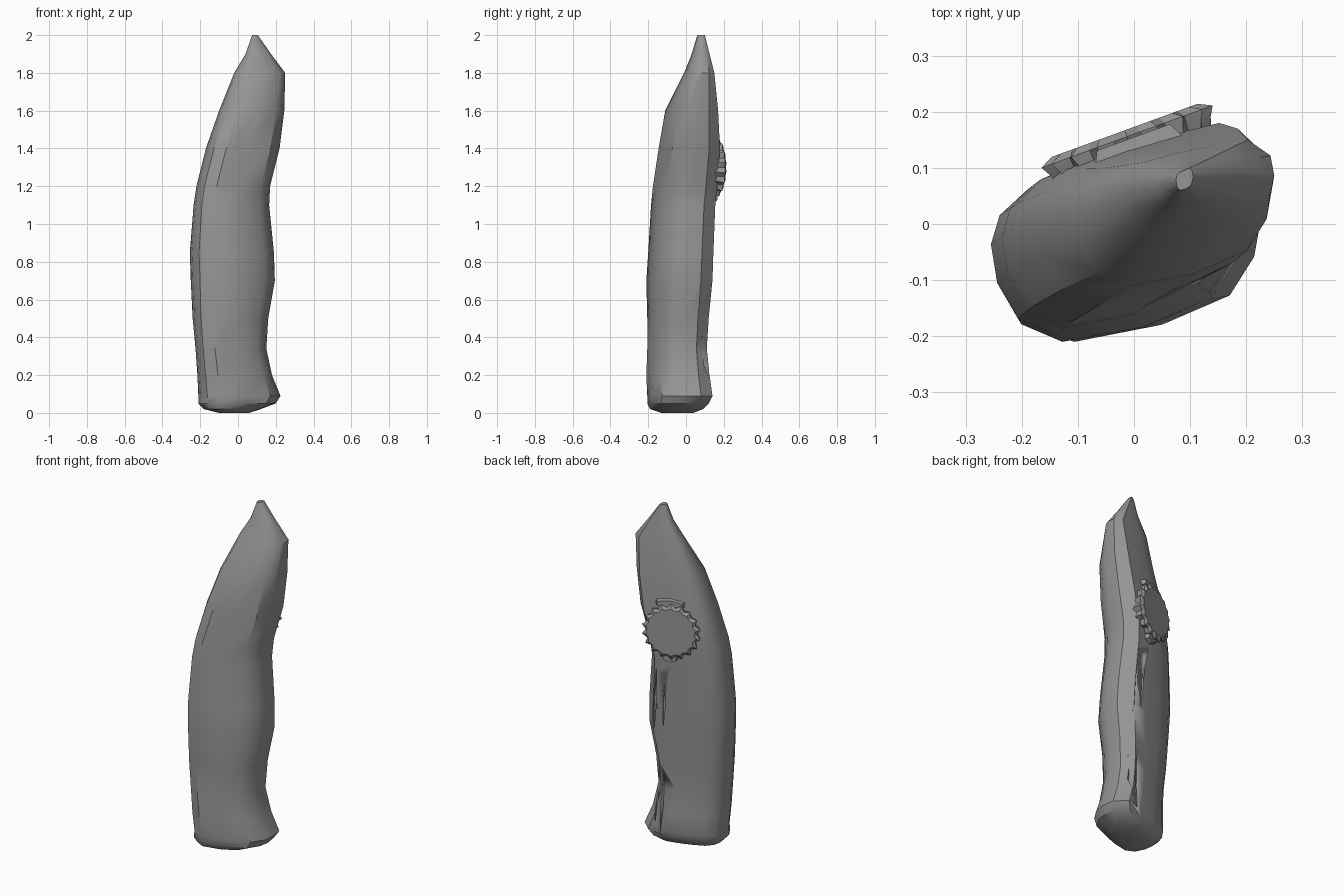
import bpy, bmesh, math
from mathutils import Matrix, Vector

cube = bpy.data.objects.get("Cube")
if cube:
    bpy.data.objects.remove(cube, do_unlink=True)

grey = bpy.data.materials.new("Worn grey")
grey.use_nodes = True
colour = (0.3, 0.3, 0.3, 1)
grey.diffuse_color = colour
grey.node_tree.nodes["Principled BSDF"].inputs["Base Color"].default_value = colour


def make(name, bm, angle=35):
    bmesh.ops.recalc_face_normals(bm, faces=bm.faces)
    mesh = bpy.data.meshes.new(name)
    bm.to_mesh(mesh)
    bm.free()
    mesh.materials.append(grey)
    ob = bpy.data.objects.new(name, mesh)
    bpy.context.collection.objects.link(ob)
    bpy.ops.object.select_all(action="DESELECT")
    ob.select_set(True)
    bpy.context.view_layer.objects.active = ob
    bpy.ops.object.shade_smooth_by_angle(angle=math.radians(angle))
    return ob


def loft(bm, rings):
    loops = [[bm.verts.new(p) for p in ring] for ring in rings]
    n = len(loops[0])
    for a, b in zip(loops, loops[1:]):
        for i in range(n):
            j = (i + 1) % n
            bm.faces.new((a[i], a[j], b[j], b[i]))
    bm.faces.new(loops[0][::-1])
    bm.faces.new(loops[-1])


# Body: one slanted section fitted to the width and depth at each height
section = [(-1, -.05), (-.95, -.45), (-.78, -.82), (-.45, -1), (.2, -.85), (.75, -.55), (.95, -.15),
           (1, .2), (.95, .65), (.65, 1), (.2, .87), (-.3, .7), (-.72, .5), (-.93, .25)]
spans = [(0, -.1, .06, -.13, .04), (.02, -.18, .12, -.19, .09), (.05, -.21, .2, -.205, .12),
         (.09, -.21, .225, -.205, .14), (.2, -.215, .18, -.21, .125), (.34, -.225, .15, -.205, .11),
         (.5, -.24, .16, -.205, .12), (.7, -.25, .195, -.21, .14), (.85, -.255, .19, -.2, .145),
         (1.1, -.235, .165, -.185, .155), (1.2, -.22, .17, -.175, .165), (1.4, -.17, .22, -.145, .18),
         (1.6, -.1, .245, -.11, .17), (1.8, -.02, .25, -.01, .15), (1.9, .04, .175, .03, .125),
         (2, .075, .105, .06, .1)]
bm = bmesh.new()
loft(bm, [[((x0 + x1) / 2 + u * (x1 - x0) / 2, (y0 + y1) / 2 + v * (y1 - y0) / 2, z)
           for u, v in section] for z, x0, x1, y0, y1 in spans])
body = make("handle_body", bm)

# Frame of the slanted back face: x runs along it, y is height, z points outward
turn = math.radians(20)
along = Vector((math.cos(turn), math.sin(turn), 0))
out = Vector((-math.sin(turn), math.cos(turn), 0))


def back_frame(centre):
    m = Matrix((along, Vector((0, 0, 1)), out)).transposed().to_4x4()
    m.translation = Vector(centre)
    return m


# Seam cracks cut down the back and the narrow edge
cracks = bmesh.new()
for x, y, z, length in [(.07, .13, .25, .36), (.11, .115, .27, .3), (.1, .15, .85, .42),
                        (.05, .135, .85, .3), (.185, .04, .55, .16)]:
    m = back_frame((x, y, z)) @ Matrix.Rotation(math.radians(3), 4, "Z")
    bmesh.ops.create_cone(cracks, segments=4, radius1=.5, radius2=.5, depth=1, cap_ends=True,
                          matrix=m @ Matrix.Diagonal((.016, length, .05, 1)))
cutter = make("crack_cutter", cracks)
cutter.hide_render = True
cutter.hide_set(True)
cut = body.modifiers.new("Cracks", "BOOLEAN")
cut.operation = "DIFFERENCE"
cut.object = cutter
cut.solver = "EXACT"

# Serrated round button on the back
teeth = 18
bm = bmesh.new()
rings = []
for low, high, depth in [(.13, .13, -.06), (.155, .14, .005), (.165, .142, .022), (.14, .13, .034)]:
    rings.append([(r * math.cos(a), r * math.sin(a), depth)
                  for i in range(teeth * 2)
                  for a, r in [(math.pi * i / teeth, low if i % 2 else high)]])
loft(bm, rings)
bm.transform(back_frame((-.005, .135, 1.3)))
make("back_button", bm, 20)

# Chipped collar just above and below the button
bm = bmesh.new()
for height, size in [(.155, .2), (-.16, .1)]:
    bmesh.ops.create_cone(bm, segments=6, radius1=.5, radius2=.4, depth=.035, cap_ends=True,
                          matrix=back_frame((.005, .138, 1.3 + height)) @ Matrix.Diagonal((size, .06, 1, 1)))
make("button_collar", bm, 20)
